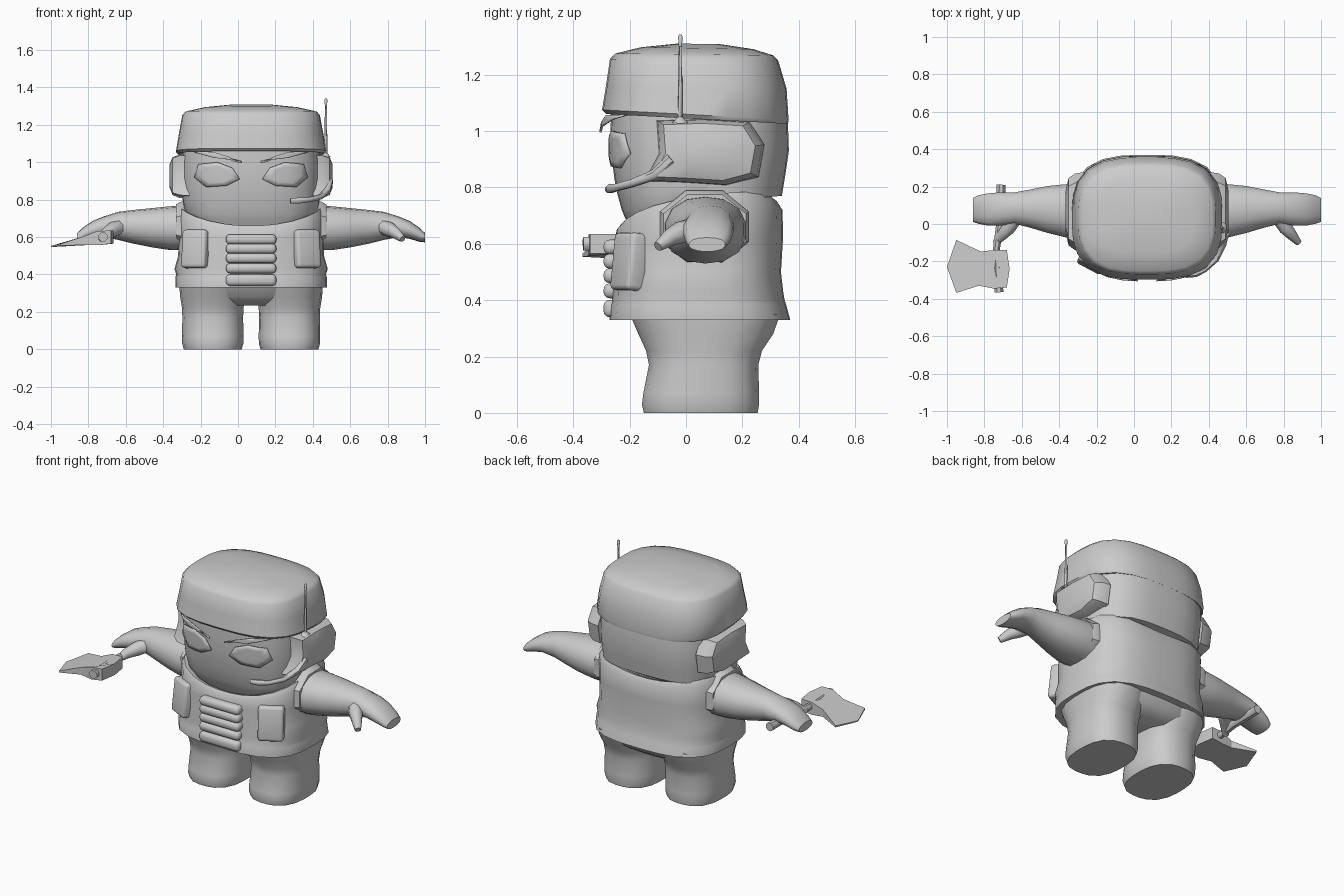
import bpy, bmesh, math
from mathutils import Vector, Matrix
from mathutils.bvhtree import BVHTree

if "Cube" in bpy.data.objects:
    bpy.data.objects.remove(bpy.data.objects["Cube"])

CX = 0.07  # the body's mirror plane
grey = bpy.data.materials.new("plain_grey")
grey.diffuse_color = (0.6, 0.6, 0.6, 1)
grey.use_nodes = True
grey.node_tree.nodes["Principled BSDF"].inputs["Base Color"].default_value = grey.diffuse_color


def finish(name, bm, angle=45):
    bmesh.ops.recalc_face_normals(bm, faces=bm.faces)
    me = bpy.data.meshes.new(name)
    bm.to_mesh(me)
    bm.free()
    me.materials.append(grey)
    ob = bpy.data.objects.new(name, me)
    bpy.context.collection.objects.link(ob)
    bpy.ops.object.select_all(action='DESELECT')
    ob.select_set(True)
    bpy.context.view_layer.objects.active = ob
    bpy.ops.object.shade_smooth_by_angle(angle=math.radians(angle))
    return ob


def loft(name, rings, angle=45):
    bm = bmesh.new()
    vs = [[bm.verts.new(p) for p in r] for r in rings]
    n = len(vs[0])
    for a, b in zip(vs, vs[1:]):
        for i in range(n):
            j = (i + 1) % n
            bm.faces.new((a[i], a[j], b[j], b[i]))
    bm.faces.new(vs[0])
    bm.faces.new(vs[-1])
    return finish(name, bm, angle)


def oval(n, p):
    out = []
    for i in range(n):
        a = 2 * math.pi * (i + 0.5) / n
        c, s = math.cos(a), math.sin(a)
        k = (abs(c) ** p + abs(s) ** p) ** (-1 / p)
        out.append((c * k, s * k))
    return out


def stack(name, rows, cx=CX, n=28, p=3, angle=45):
    # row: z front, z back, y front, y back, half width, side lift
    rings = []
    for zf, zb, yf, yb, rx, *lift in rows:
        h = lift[0] if lift else 0
        rings.append([(cx + u * rx, (yf + yb) / 2 + v * (yb - yf) / 2,
                       zf + (zb - zf) * (v + 1) / 2 + h * u * u) for u, v in oval(n, p)])
    return loft(name, rings, angle)


def limb(name, rows, s, n=14, p=2.3):
    # row: distance from mirror plane, y range, z range
    return loft(name, [[(CX + s * (x - CX), (y0 + y1) / 2 + u * (y1 - y0) / 2,
                         (z0 + z1) / 2 + v * (z1 - z0) / 2) for u, v in oval(n, p)]
                       for x, y0, y1, z0, z1 in rows])


def tube(name, pts, radii, n=8):
    pts = [Vector(p) for p in pts]
    rings = []
    for i, (c, r) in enumerate(zip(pts, radii)):
        d = pts[min(i + 1, len(pts) - 1)] - pts[max(i - 1, 0)]
        q = d.to_track_quat('Z', 'Y')
        rings.append([c + q @ Vector((u * r, v * r, 0)) for u, v in oval(n, 2)])
    return loft(name, rings)


def block(name, loc, size, rot=(0, 0, 0), bevel=0.02):
    bm = bmesh.new()
    bmesh.ops.create_cube(bm, size=1, matrix=Matrix.Diagonal((*size, 1)))
    bmesh.ops.bevel(bm, geom=bm.edges[:], offset=bevel, segments=3, profile=0.5, affect='EDGES')
    ob = finish(name, bm)
    ob.location, ob.rotation_euler = loc, rot
    return ob


# Head with the rear of the hood
head = stack("head", [
    (.58, .70, -.16, .22, .27), (.66, .75, -.20, .27, .33), (.70, .765, -.22, .28, .345),
    (.72, .77, -.228, .34, .36), (.80, .84, -.25, .352, .368), (.90, .93, -.263, .365, .372),
    (1.0, 1.02, -.268, .362, .372), (1.09, 1.1, -.265, .355, .365)])
# Cap crown with flared rim
stack("helmet", [
    (1.07, 1.03, -.25, .34, .35), (1.06, 1.025, -.283, .362, .39), (1.075, 1.04, -.298, .364, .402),
    (1.16, 1.15, -.284, .357, .386), (1.255, 1.25, -.27, .327, .368), (1.275, 1.268, -.25, .31, .35),
    (1.297, 1.29, -.16, .24, .25), (1.31, 1.308, -.03, .12, .1)])

# Vest and hips
stack("vest", [
    (.33, .33, -.255, .355, .39), (.33, .33, -.272, .37, .405), (.385, .385, -.268, .355, .405),
    (.40, .40, -.262, .35, .40), (.43, .43, -.262, .345, .41), (.50, .50, -.252, .337, .39),
    (.60, .63, -.256, .345, .388), (.648, .72, -.246, .342, .392, .05),
    (.66, .745, -.235, .325, .375, .065), (.655, .735, -.215, .295, .345, .06),
    (.62, .69, -.18, .26, .30, .03)])
stack("hips", [(.235, .235, -.10, .24, .20), (.28, .28, -.16, .31, .345), (.36, .36, -.20, .335, .37)])

# Ribbed stomach plates
for i, z in enumerate((.588, .538, .487, .433, .37)):
    block(f"stomach_rib_{i + 1}", (CX, -.255, z), (.27, .075, .062 if i == 4 else .053), bevel=.022)

# Face outline used to lay eye and brow plates on the surface
bvh = BVHTree.FromObject(head, bpy.context.evaluated_depsgraph_get())


def face_plate(name, outline, s, lift):
    bm = bmesh.new()
    mid = (sum(p[0] for p in outline) / len(outline), sum(p[1] for p in outline) / len(outline))
    dense = []
    for a, b in zip(outline, outline[1:] + outline[:1]):
        dense += [a, ((a[0] + b[0]) / 2, (a[1] + b[1]) / 2)]

    def vert(x, z):
        hit = bvh.ray_cast(Vector((x, -2, z)), Vector((0, 1, 0)))[0]
        y = hit.y if hit else -.15
        return bm.verts.new((CX + s * (x - CX), y - lift, z))
    rings = [[vert(mid[0] + (x - mid[0]) * k, mid[1] + (z - mid[1]) * k) for x, z in dense]
             for k in (1, .66, .33)]
    n = len(dense)
    for a, b in zip(rings, rings[1:]):
        for i in range(n):
            bm.faces.new((a[i], a[(i + 1) % n], b[(i + 1) % n], b[i]))
    bm.faces.new(rings[-1])
    ob = finish(name, bm)
    mod = ob.modifiers.new("thickness", 'SOLIDIFY')
    mod.thickness, mod.offset = .008, 0


eye = [(.13, .91), (.17, .97), (.25, 1.0), (.35, .99), (.372, .92), (.31, .868), (.20, .875)]
brow = [(.12, .995), (.19, 1.03), (.27, 1.055), (.39, 1.058), (.27, 1.025), (.12, 1.006)]
leg = [(0, 0, -.15, .255, .155), (.03, .03, -.157, .26, .164), (.07, .07, -.152, .26, .165),
       (.17, .17, -.132, .257, .163), (.22, .22, -.142, .27, .165),
       (.28, .28, -.17, .31, .175), (.35, .35, -.20, .335, .18)]
arm = [(.36, -.08, .21, .53, .77), (.5, -.075, .215, .53, .765), (.6, -.05, .205, .545, .755),
       (.7, -.02, .185, .565, .745), (.78, 0, .17, .585, .735), (.86, -.01, .17, .60, .71),
       (.92, -.01, .165, .59, .685), (.97, 0, .155, .575, .65), (1.0, .01, .14, .572, .622)]
cuff = [(.36, -.11, .23, .52, .80), (.445, -.105, .235, .52, .80), (.472, -.092, .225, .53, .785)]
flap = [(-.10, 1.035), (-.092, .92), (-.14, .825), (-.02, .82), (.14, .81), (.25, .84),
        (.27, .95), (.22, 1.03), (.06, 1.04)]

# Paired parts
for s, side in ((1, "left"), (-1, "right")):
    def mx(x):
        return CX + s * (x - CX)
    face_plate(side + "_eye", eye, s, .008)
    face_plate(side + "_brow", brow, s, .035)
    stack(side + "_leg", leg, cx=mx(.275), n=20, p=2.6)
    limb(side + "_arm", arm, s)
    limb(side + "_armhole", cuff, s, n=8, p=2)
    tube(side + "_thumb", [(mx(.76), .05, .66), (mx(.81), -.02, .64), (mx(.845), -.06, .62),
                           (mx(.88), -.10, .59)], (.04, .04, .03, .018))
    # Ear flap, tapering outwards
    loft(side + "_ear_flap", [[(mx(x), .07 + (y - .07) * k, .93 + (z - .93) * k) for y, z in flap]
                              for x, k in ((.40, 1.04), (.455, 1), (.49, .88), (.505, .55))], 35)
    block(side + "_pouch", (mx(.362), -.195, .535), (.145, .085, .205),
          (math.radians(-6), 0, s * math.radians(28)), .018)

# Headset: aerial and microphone boom
tube("aerial", [(.468, -.02, 1.03), (.47, -.02, 1.05), (.47, -.02, 1.3), (.47, -.02, 1.335),
                (.47, -.02, 1.342)], (.03, .009, .006, .009, .004))
tube("microphone_boom", [(.485, -.05, .90), (.475, -.11, .845), (.44, -.19, .815),
                         (.38, -.245, .80), (.33, -.268, .796), (.28, -.275, .793)],
     (.025, .02, .015, .014, .017, .014))

# Hatchet: handle along y, wedge blade thinning towards its edge
tube("hatchet_handle", [(-.71, .21, .605), (-.715, .0, .605), (-.735, -.13, .603), (-.722, -.365, .60)],
     (.026, .024, .02, .026))
blade = [(-.68, -.14, .035), (-.665, -.24, .035), (-.68, -.34, .035), (-.75, -.345, .038),
         (-.83, -.33, .022), (-.95, -.368, .005), (-1.0, -.23, .003), (-.95, -.085, .005),
         (-.82, -.147, .022), (-.75, -.14, .038)]
loft("hatchet_blade", [[(x, y, .60 + min(0, x + .72) * .18 + d * t) for x, y, t in blade]
                       for d in (-1, 1)], 30)
